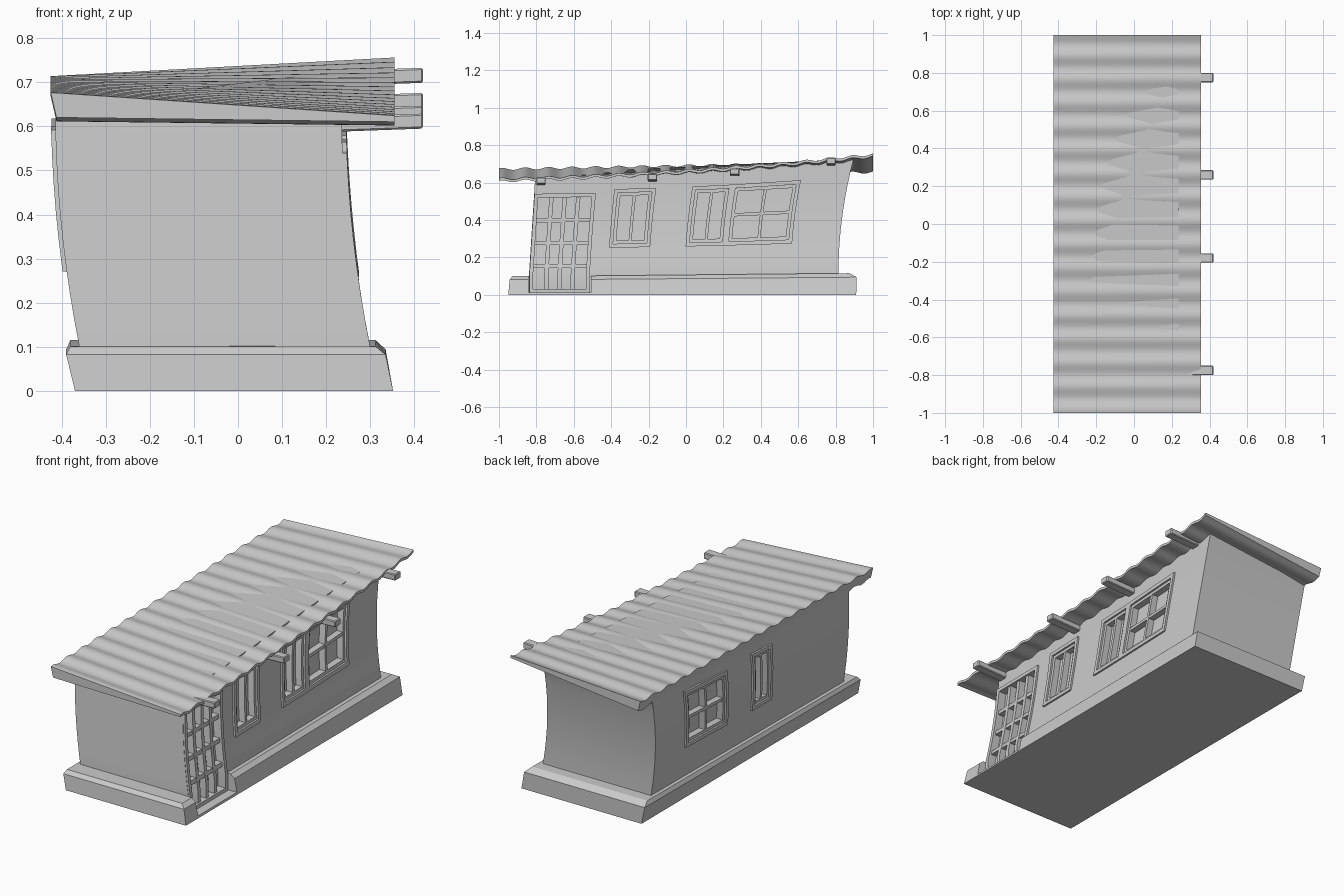
import bpy, bmesh, math

if "Cube" in bpy.data.objects:
    bpy.data.objects.remove(bpy.data.objects["Cube"])

LEVELS = [0.1 + 0.06 * i for i in range(9)]
WALL_X = {1: 0.29, -1: -0.36}
WALL_TOP = 0.64


def roof_top(x, y):
    q, s = (y + 1) / 2, (x + 0.42) / 0.775
    left = 0.672 + 0.038 * q
    right = 0.62 + 0.05 * q + 0.082 * q * q
    return left + (right - left) * s


def roof_thick(x):
    return 0.056 - 0.042 * (x + 0.42) / 0.775


def warp(co):
    # crooked lean of the whole cabin
    x, y, z = co
    t = max(0.0, (z - 0.1) / 0.55)
    k = (y + 0.85) / 1.7
    nx = x - 0.055 * (1 - (1 - min(t, 1)) ** 2)
    ny = y + 0.035 * t * (1 - k) + 0.085 * t * t * k
    nz = z * (1 + 0.1 * (max(0.0, y + 0.85) / 1.45) ** 2)
    if z > WALL_TOP - 1e-4:
        nz = roof_top(nx, ny) - 0.5 * roof_thick(nx)
    return nx, ny, nz


def add_box(bm, x0, x1, y0, y1, z0, z1):
    loft(bm, [[(x0, y0, z), (x1, y0, z), (x1, y1, z), (x0, y1, z)] for z in (z0, z1)])


def loft(bm, rings):
    vs = [[bm.verts.new(p) for p in r] for r in rings]
    n = len(vs[0])
    for a, b in zip(vs, vs[1:]):
        for i in range(n):
            bm.faces.new((a[i], a[(i + 1) % n], b[(i + 1) % n], b[i]))
    bm.faces.new(vs[0][::-1])
    bm.faces.new(vs[-1])


def to_object(bm, name):
    bmesh.ops.recalc_face_normals(bm, faces=bm.faces[:])
    me = bpy.data.meshes.new(name)
    bm.to_mesh(me)
    bm.free()
    ob = bpy.data.objects.new(name, me)
    bpy.context.collection.objects.link(ob)
    return ob


def cut(ob, boxes):
    bm = bmesh.new()
    for b in boxes:
        add_box(bm, *b)
    cutter = to_object(bm, "cutter")
    cutter.hide_render = True
    mod = ob.modifiers.new("cut", 'BOOLEAN')
    mod.operation, mod.solver, mod.object = 'DIFFERENCE', 'EXACT', cutter
    dg = bpy.context.evaluated_depsgraph_get()
    me = bpy.data.meshes.new_from_object(ob.evaluated_get(dg))
    ob.modifiers.clear()
    ob.data = me
    bpy.data.objects.remove(cutter)


def bend(ob):
    # slice at height levels, then apply the lean
    bm = bmesh.new()
    bm.from_mesh(ob.data)
    for z in LEVELS:
        bmesh.ops.bisect_plane(bm, geom=bm.verts[:] + bm.edges[:] + bm.faces[:],
                               dist=1e-5, plane_co=(0, 0, z), plane_no=(0, 0, 1))
    for v in bm.verts:
        v.co = warp(v.co)
    bm.to_mesh(ob.data)
    bm.free()


def make_frame(name, side, y0, y1, z0, z1, cols, rows, sash, bar):
    bm = bmesh.new()
    wx = WALL_X[side]

    def bar_box(out, a0, a1, b0, b1):
        xs = sorted((wx + side * out, wx - side * 0.038))
        add_box(bm, xs[0], xs[1], a0, a1, b0, b1)

    def border(w, out, a0, a1, b0, b1):
        bar_box(out, a0, a0 + w, b0, b1)
        bar_box(out, a1 - w, a1, b0, b1)
        bar_box(out, a0 + w, a1 - w, b0, b0 + w)
        bar_box(out, a0 + w, a1 - w, b1 - w, b1)

    border(0.02, 0.01, y0, y1, z0, z1)
    m = 0.02
    if sash:
        border(0.016, 0.0, y0 + m, y1 - m, z0 + m, z1 - m)
        m += 0.016
    for i in range(1, cols):
        c = y0 + m + (y1 - y0 - 2 * m) * i / cols
        bar_box(0.0, c - bar / 2, c + bar / 2, z0 + m, z1 - m)
    for i in range(1, rows):
        c = z0 + m + (z1 - z0 - 2 * m) * i / rows
        bar_box(-0.002, y0 + m, y1 - m, c - bar / 2, c + bar / 2)
    bend(to_object(bm, name))


# Openings: name, side, y range, z range, columns, rows, sash, bar width
OPENINGS = [
    ("door", 1, -0.838, -0.515, 0.012, 0.54, 4, 4, False, 0.022),
    ("front_window", 1, -0.42, -0.2, 0.25, 0.56, 2, 1, True, 0.016),
    ("middle_window", 1, -0.01, 0.205, 0.25, 0.56, 2, 1, True, 0.016),
    ("rear_window", 1, 0.2, 0.56, 0.25, 0.56, 2, 2, True, 0.016),
    ("left_rear_window", -1, 0.2, 0.56, 0.265, 0.565, 2, 2, True, 0.016),
    ("left_narrow_window", -1, -0.18, -0.01, 0.265, 0.58, 2, 1, True, 0.016),
]

# Walls with recessed panes
bm = bmesh.new()
add_box(bm, WALL_X[-1], WALL_X[1], -0.84, 0.815, 0.005, WALL_TOP)
walls = to_object(bm, "walls")
pockets = []
for _, side, y0, y1, z0, z1, *_rest in OPENINGS:
    xs = sorted((WALL_X[side] + side * 0.1, WALL_X[side] - side * 0.036))
    pockets.append((xs[0], xs[1], y0 + 0.008, y1 - 0.008, z0 + 0.004, z1 - 0.008))
cut(walls, pockets)
bend(walls)
for o in OPENINGS:
    make_frame(*o)

# Plinth with a chamfered top and a gap for the door
bm = bmesh.new()
loft(bm, [[(x0, y0, z), (x1, y0, z), (x1, y1, z), (x0, y1, z)] for x0, x1, y0, y1, z in (
    (-0.37, 0.352, -0.95, 0.91, 0.0),
    (-0.39, 0.335, -0.943, 0.912, 0.082),
    (-0.38, 0.312, -0.925, 0.875, 0.101))])
plinth = to_object(bm, "plinth")
cut(plinth, [(0.253, 0.5, -0.842, -0.508, 0.012, 0.3)])
bm = bmesh.new()
bm.from_mesh(plinth.data)
for v in bm.verts:
    v.co = warp(v.co)
bm.to_mesh(plinth.data)
bm.free()

# Corrugated, twisted roof
bm = bmesh.new()
rings = []
N = 192
for i in range(N + 1):
    y = -1 + 2 * i / N
    w = 0.006 * math.cos(2 * math.pi * (y - 0.765) / 0.125)
    xs = [-0.425, -0.16, 0.1, 0.355]
    ring = [(x, y, roof_top(x, y) + w) for x in xs]
    low = [-0.412, -0.16, 0.1, 0.355]
    ring += [(x, y, roof_top(x, y) + w - roof_thick(x)) for x in reversed(low)]
    rings.append(ring)
loft(bm, rings)
to_object(bm, "roof")

# Rafter ends under the low eave
for i, (y, z) in enumerate(((-0.775, 0.61), (-0.18, 0.628), (0.26, 0.657), (0.775, 0.714))):
    bm = bmesh.new()
    loft(bm, [[(x, y - 0.025, c - 0.017), (x, y + 0.025, c - 0.017),
               (x, y + 0.025, c + 0.017), (x, y - 0.025, c + 0.017)]
              for x, c in ((0.2, z - 0.006), (0.42, z + 0.002))])
    bmesh.ops.bevel(bm, geom=bm.edges[:], offset=0.004, segments=1, affect='EDGES')
    to_object(bm, f"rafter_{i + 1}")

# Smooth shading on the curved surfaces, sharp corners kept
for ob in bpy.context.collection.objects:
    ob.select_set(True)
    bpy.context.view_layer.objects.active = ob
bpy.ops.object.shade_smooth_by_angle(angle=math.radians(30))
